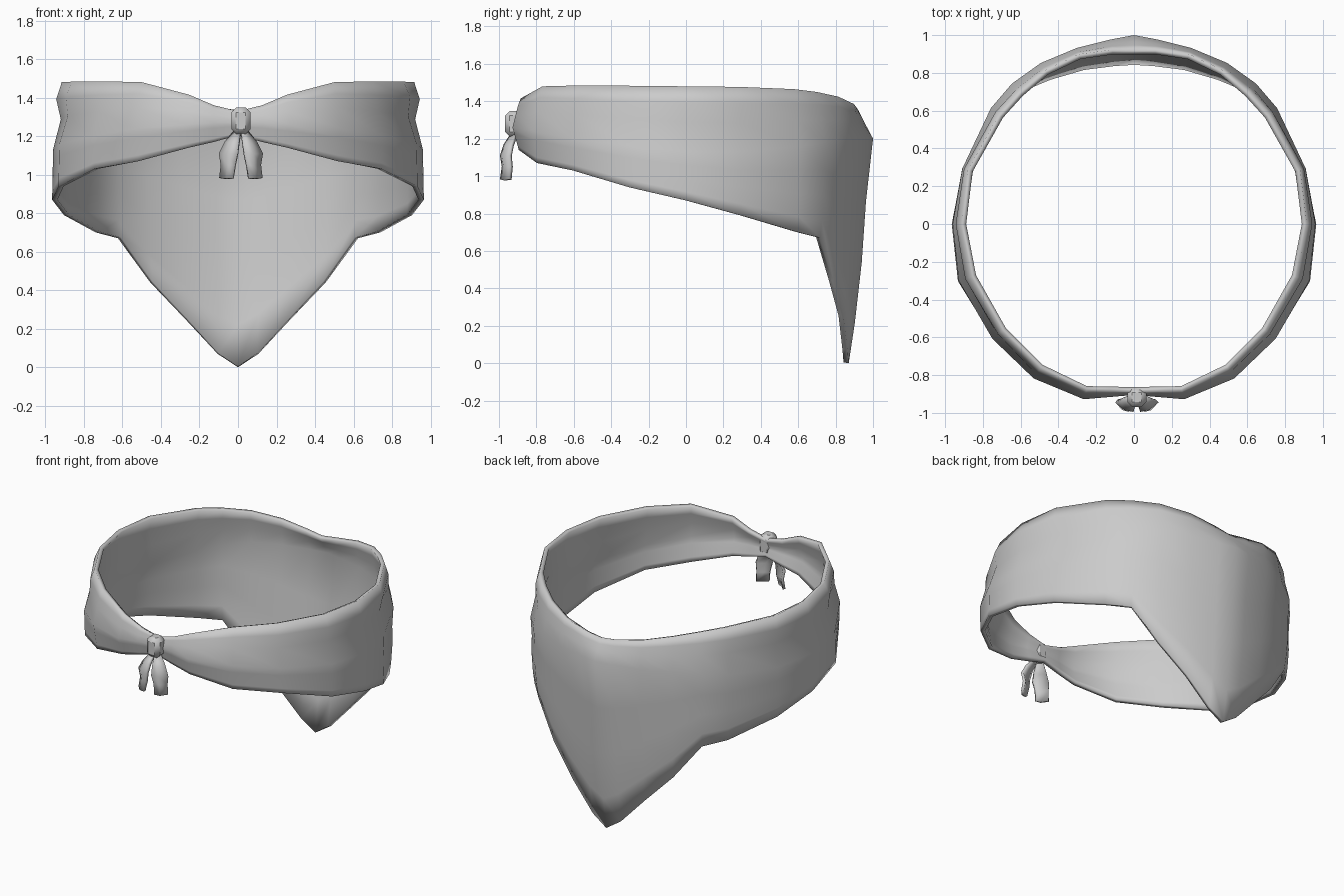
import bpy, bmesh
from math import sin, cos, radians

if "Cube" in bpy.data.objects:
    bpy.data.objects.remove(bpy.data.objects["Cube"])

# half of the cloth, from the front knot round to the back point:
# angle, top radius, bulge radius, hem radius, top z, bulge z, hem z
STATIONS = [
    (0, .89, .905, .89, 1.33, 1.27, 1.205),
    (8, .895, .925, .90, 1.36, 1.27, 1.17),
    (16, .92, .965, .93, 1.415, 1.26, 1.14),
    (33, .915, .975, .95, 1.48, 1.24, 1.07),
    (51, .90, .965, .96, 1.485, 1.20, 1.03),
    (72, .905, .975, .98, 1.483, 1.16, .94),
    (90, .915, .96, .965, 1.48, 1.13, .87),
    (108, .925, .955, .95, 1.477, 1.13, .79),
    (129, .92, .975, .95, 1.465, 1.16, .70),
    (139, .925, .985, .95, 1.45, 1.18, .67),
    (150, .94, .985, .91, 1.425, 1.20, .44),
    (162, .945, .98, .885, 1.385, 1.20, .25),
    (173, .93, .985, .87, 1.35, 1.20, .07),
    (180, .92, 1.0, .87, 1.335, 1.20, 0.0),
]


def lerp(a, b, t):
    return a + (b - a) * t


def column(st):
    """Points down the cloth at one station."""
    a, rt, rm, rb, zt, zm, zb = st
    a = radians(a)
    side = sin(a) ** 4
    back = max(0, -cos(a))
    rz = [(rt, zt),
          (lerp(rt, rm, .33) + .014 * side, lerp(zt, zm, .25)),
          (lerp(rt, rm, .6) - .022 * side, lerp(zt, zm, .55)),
          (rm, zm)]
    for t in (.28, .55, .82, 1):
        bulge = .10 * back * (t - .3) * (1 - t)
        rz.append((lerp(rm, rb, t) + bulge, lerp(zm, zb, t)))
    return [(r * sin(a), -r * cos(a), z) for r, z in rz]


def sheet(name, columns, thickness, closed=False):
    """Thick smooth cloth through a list of point columns."""
    bm = bmesh.new()
    grid = [[bm.verts.new(p) for p in c] for c in columns]
    n = len(grid)
    for i in range(n if closed else n - 1):
        a, b = grid[i], grid[(i + 1) % n]
        for j in range(len(a) - 1):
            bm.faces.new((a[j], a[j + 1], b[j + 1], b[j]))
    me = bpy.data.meshes.new(name)
    bm.to_mesh(me)
    bm.free()
    ob = bpy.data.objects.new(name, me)
    bpy.context.collection.objects.link(ob)
    mod = ob.modifiers.new("thickness", 'SOLIDIFY')
    mod.thickness = thickness
    mod.offset = -1
    smooth(ob, 50)
    return ob


def smooth(ob, angle):
    bpy.ops.object.select_all(action='DESELECT')
    ob.select_set(True)
    bpy.context.view_layer.objects.active = ob
    bpy.ops.object.shade_smooth_by_angle(angle=radians(angle))


# cloth band with the pointed flap at the back
half = [column(s) for s in STATIONS]
other = [[(-x, y, z) for x, y, z in c] for c in reversed(half[1:-1])]
sheet("bandana_cloth", half + other, .028, closed=True)

# knot
bpy.ops.mesh.primitive_cube_add(location=(.015, -.918, 1.28))
knot = bpy.context.object
knot.name = "knot"
knot.scale = (.05, .05, .068)
bpy.ops.object.transform_apply(location=False, rotation=False, scale=True)
bev = knot.modifiers.new("round", 'BEVEL')
bev.width = .025
bev.segments = 1
smooth(knot, 35)

# two loose tails: outer x, inner x, z, y offset (mirrored about the knot)
TAIL = [(.04, .005, 1.225, .055), (.085, .012, 1.17, .02), (.115, .018, 1.11, 0),
        (.105, .03, 1.05, .01), (.113, .042, .983, 0)]
for s, name in ((1, "tail_right"), (-1, "tail_left")):
    inner = [(.015 + s * xi, -.995 + dy, z) for xo, xi, z, dy in TAIL]
    middle = [(.015 + s * (xo + xi) / 2, -.985 + dy, z - .003) for xo, xi, z, dy in TAIL]
    outer = [(.015 + s * xo, -.945 + dy * .6, z) for xo, xi, z, dy in TAIL]
    cols = [inner, middle, outer]
    sheet(name, cols if s > 0 else cols[::-1], .018)
